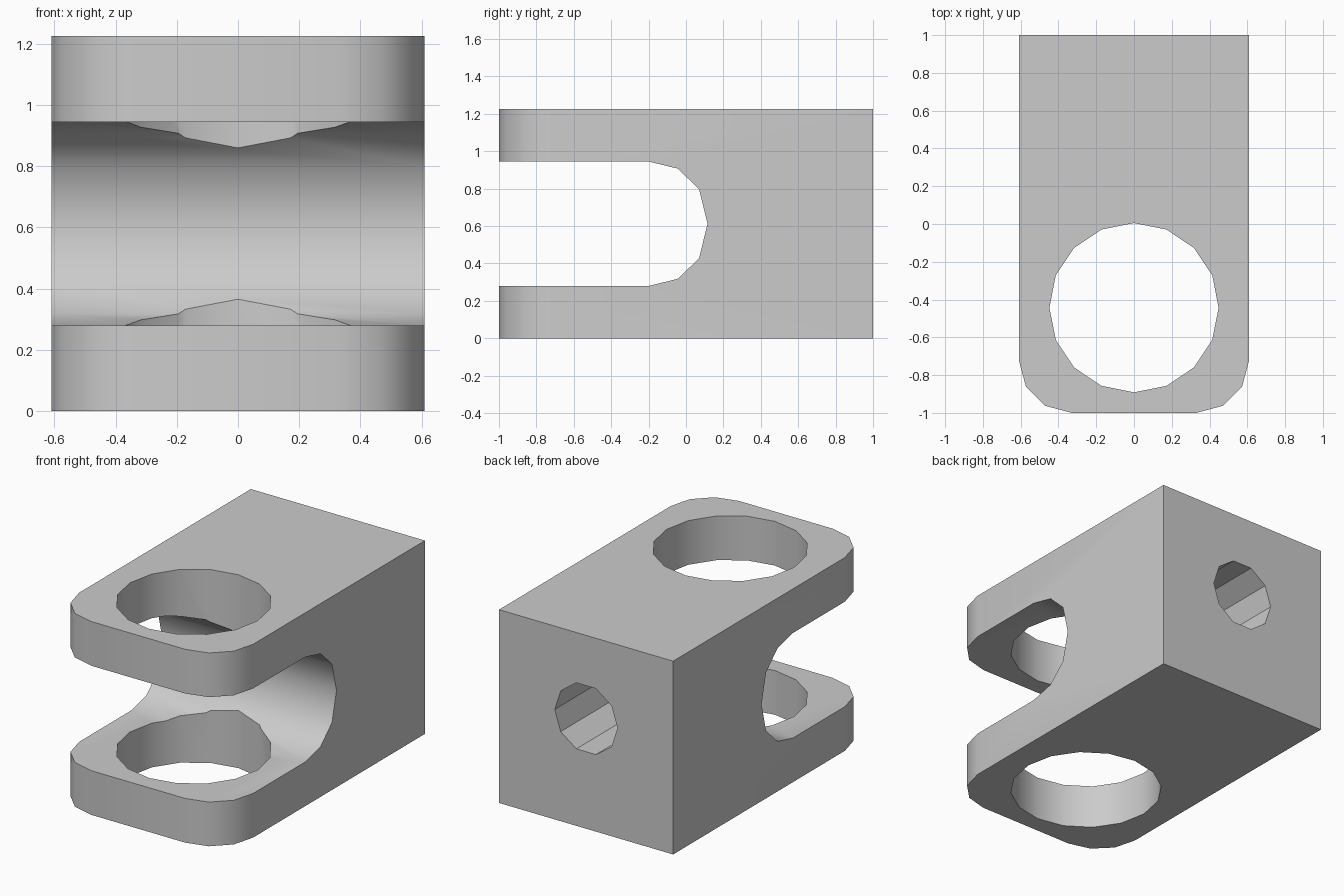
import bpy, bmesh, math
from mathutils import Matrix, Vector

cube = bpy.data.objects.get("Cube")
if cube:
    bpy.data.objects.remove(cube, do_unlink=True)

HALF_W, HEIGHT = 0.61, 1.225
MID = HEIGHT / 2

grey = bpy.data.materials.new("plain_grey")
grey.use_nodes = True
colour = (0.6, 0.6, 0.6, 1)
grey.diffuse_color = colour
grey.node_tree.nodes["Principled BSDF"].inputs["Base Color"].default_value = colour


def finish(name, bm):
    bmesh.ops.recalc_face_normals(bm, faces=bm.faces)
    mesh = bpy.data.meshes.new(name)
    bm.to_mesh(mesh)
    bm.free()
    mesh.materials.append(grey)
    obj = bpy.data.objects.new(name, mesh)
    bpy.context.collection.objects.link(obj)
    return obj


def cylinder_cutter(name, sides, radius, depth, centre, axis):
    bm = bmesh.new()
    turn = Matrix.Rotation(math.pi / 2, 4, 'X') if axis == 'Y' else Matrix()
    bmesh.ops.create_cone(bm, cap_ends=True, segments=sides, radius1=radius,
                          radius2=radius, depth=depth,
                          matrix=Matrix.Translation(centre) @ turn)
    # Vertices must lie on the x axis of the circle
    if not any(abs(v.co.x - radius) < 1e-4 for v in bm.verts):
        bmesh.ops.rotate(bm, verts=bm.verts, cent=centre,
                         matrix=Matrix.Rotation(math.pi / 2, 3, axis))
    return finish(name, bm)


# Clevis body: side profile with a round-ended slot, extruded across x
upper = [(-1, 0.3325), (-0.2, 0.3325), (-0.045, 0.295), (0.07, 0.185)]
slot = upper + [(0.115, 0)] + [(y, -z) for y, z in reversed(upper)]
profile = [(-1, -MID), (1, -MID), (1, MID), (-1, MID)] + slot
bm = bmesh.new()
face = bm.faces.new([bm.verts.new((-HALF_W, y, z + MID)) for y, z in profile])
ext = bmesh.ops.extrude_face_region(bm, geom=[face])
moved = [g for g in ext["geom"] if isinstance(g, bmesh.types.BMVert)]
bmesh.ops.translate(bm, verts=moved, vec=Vector((2 * HALF_W, 0, 0)))

# Rounded vertical corners at the tips of both arms
corners = [e for e in bm.edges
           if all(v.co.y < -0.99 for v in e.verts)
           and abs(e.verts[0].co.x - e.verts[1].co.x) < 1e-4]
bmesh.ops.bevel(bm, geom=corners, offset=0.28, segments=3, profile=0.5, affect='EDGES')
body = finish("clevis_body", bm)

# Pin hole through both arms, and blind rod hole in the back
cutters = [
    cylinder_cutter("pin_hole_cutter", 16, 0.448, 3, Vector((0, -0.443, MID)), 'Z'),
    cylinder_cutter("rod_hole_cutter", 10, 0.22, 1.5, Vector((0, 1, 0.697)), 'Y'),
]
bpy.context.view_layer.objects.active = body
for cutter in cutters:
    mod = body.modifiers.new(cutter.name, 'BOOLEAN')
    mod.operation = 'DIFFERENCE'
    mod.solver = 'EXACT'
    mod.object = cutter
    bpy.ops.object.modifier_apply(modifier=mod.name)
for cutter in cutters:
    bpy.data.objects.remove(cutter, do_unlink=True)

bpy.ops.object.select_all(action='DESELECT')
body.select_set(True)
bpy.ops.object.shade_smooth_by_angle(angle=math.radians(35))
